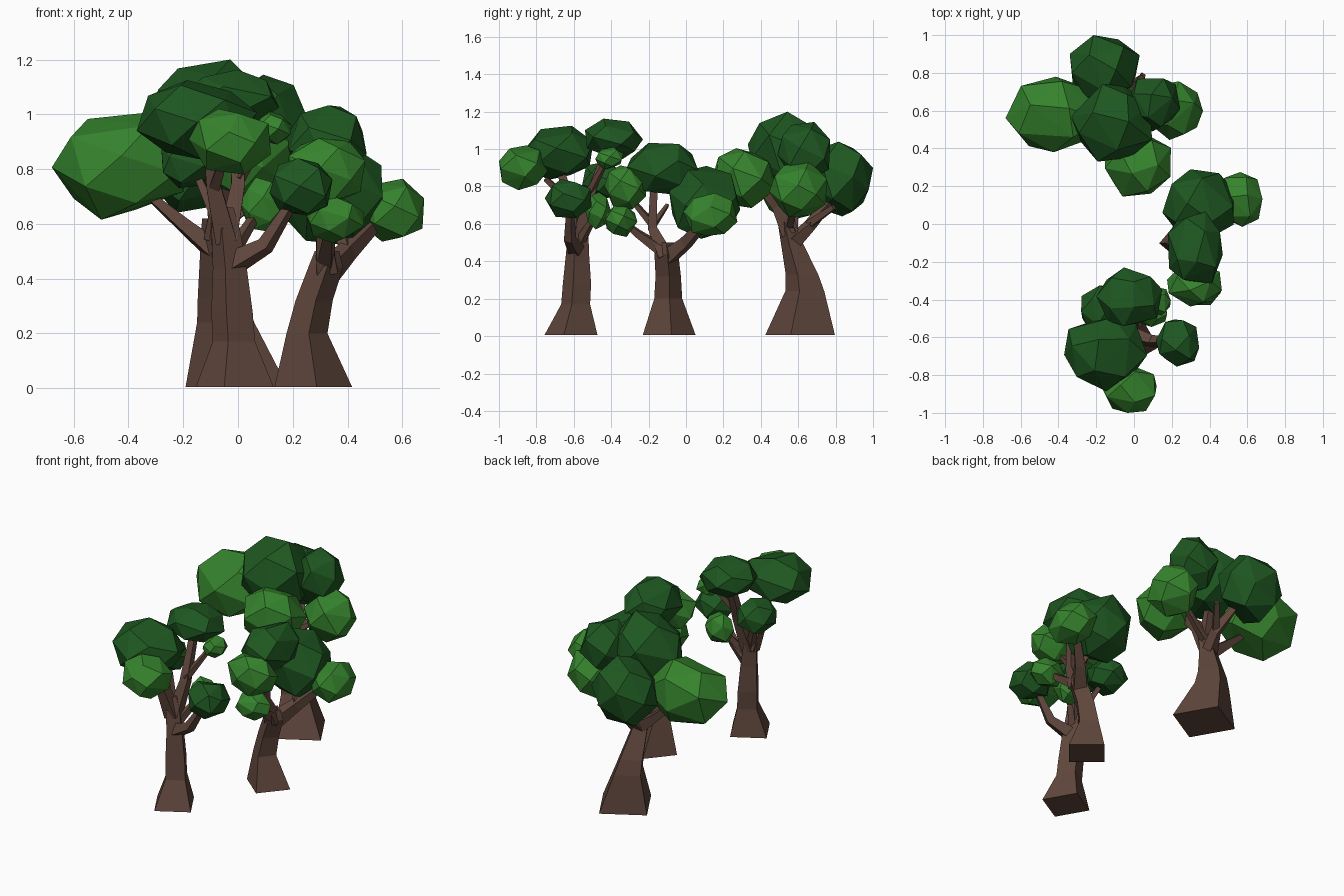
import bpy, bmesh, math, random
from mathutils import Vector

random.seed(7)


def material(name, rgb):
    m = bpy.data.materials.new(name)
    m.diffuse_color = (*rgb, 1)
    return m


BARK = material("brown bark", (0.115, 0.062, 0.045))
DARK = material("dark green leaves", (0.013, 0.095, 0.015))
LIGHT = material("light green leaves", (0.036, 0.228, 0.026))


def finish(bm, name, mat):
    bmesh.ops.recalc_face_normals(bm, faces=bm.faces)
    me = bpy.data.meshes.new(name)
    bm.to_mesh(me)
    bm.free()
    me.materials.append(mat)
    ob = bpy.data.objects.new(name, me)
    bpy.context.collection.objects.link(ob)


def tube(bm, path, turn, upright=False):
    """Four-sided tapering limb through (x, y, z, corner radius) stations."""
    pts = [Vector(p[:3]) for p in path]
    rings = []
    for i, p in enumerate(pts):
        if upright:
            u, v = Vector((1, 0, 0)), Vector((0, 1, 0))
        else:
            d = (pts[min(i + 1, len(pts) - 1)] - pts[max(i - 1, 0)]).normalized()
            u = d.cross(Vector((0.3, 0.2, 1)) if abs(d.z) < 0.9 else Vector((0, 1, 0))).normalized()
            v = d.cross(u)
        ring = []
        for k in range(4):
            a = math.radians(turn + 90 * k)
            ring.append(bm.verts.new(p + path[i][3] * (u * math.cos(a) + v * math.sin(a))))
        rings.append(ring)
    for r, s in zip(rings, rings[1:]):
        for k in range(4):
            bm.faces.new((r[k], r[(k + 1) % 4], s[(k + 1) % 4], s[k]))
    bm.faces.new(rings[0])
    bm.faces.new(rings[-1])


def clump(name, centre, radii, mat, n=18):
    """Irregular faceted leaf clump: hull of scattered points fitted to a box."""
    pts = []
    spin = random.uniform(0, 6.28)
    for i in range(n):
        z = 1 - 2 * (i + 0.5) / n
        r = math.sqrt(1 - z * z)
        a = spin + i * 2.39996 + random.uniform(-0.15, 0.15)
        pts.append(Vector((r * math.cos(a), r * math.sin(a), z)) * random.uniform(0.96, 1.07))
    lo = [min(p[k] for p in pts) for k in range(3)]
    hi = [max(p[k] for p in pts) for k in range(3)]
    bm = bmesh.new()
    for p in pts:
        bm.verts.new([centre[k] + radii[k] * (2 * (p[k] - lo[k]) / (hi[k] - lo[k]) - 1) for k in range(3)])
    bmesh.ops.convex_hull(bm, input=bm.verts)
    finish(bm, name, mat)


def tree(name, turn, trunk, branches, leaves):
    bm = bmesh.new()
    tube(bm, trunk, turn, upright=True)
    for b in branches:
        tube(bm, b, 45)
    finish(bm, name + "_trunk", BARK)
    for i, (mat, c, r) in enumerate(leaves):
        clump(f"{name}_leaves_{i + 1}", c, r, mat)


# Front tree
tree("front_tree", 75,
     [(-.012, -.615, 0.005, .147), (-.015, -.59, .17, .08), (-.022, -.583, .28, .078),
      (-.03, -.58, .44, .064), (-.045, -.575, .58, .054), (-.045, -.575, .66, .03)],
     [[(-.045, -.575, .54, .055), (-.09, -.63, .74, .037), (-.11, -.68, .92, .025)],
      [(-.09, -.62, .72, .03), (-.05, -.75, .84, .018)],
      [(-.04, -.57, .54, .05), (.0, -.52, .74, .035), (-.01, -.42, 1.0, .025)],
      [(.0, -.52, .76, .025), (.1, -.43, .93, .015)],
      [(-.03, -.58, .45, .05), (.1, -.62, .52, .034), (.2, -.62, .68, .02)],
      [(-.02, -.57, .5, .03), (.07, -.49, .64, .018)],
      [(-.05, -.57, .56, .03), (-.14, -.48, .76, .018)]],
     [(DARK, (-.15, -.69, .98), (.22, .195, .145)),
      (LIGHT, (-.03, -.87, .90), (.15, .13, .12)),
      (DARK, (-.025, -.385, 1.055), (.175, .155, .108)),
      (DARK, (.23, -.63, .735), (.115, .125, .105)),
      (LIGHT, (.13, -.41, .95), (.065, .075, .06)),
      (LIGHT, (.09, -.47, .67), (.085, .075, .1)),
      (DARK, (-.17, -.44, .83), (.11, .115, .1))])

# Middle tree
tree("middle_tree", 95,
     [(.275, -.09, 0.005, .142), (.252, -.095, .2, .075), (.278, -.095, .32, .068),
      (.32, -.105, .44, .064), (.325, -.11, .5, .045)],
     [[(.32, -.1, .42, .055), (.40, .0, .5, .04), (.52, .11, .62, .025)],
      [(.40, .0, .5, .03), (.36, .09, .62, .02)],
      [(.325, -.11, .43, .055), (.31, -.18, .58, .035), (.32, -.17, .84, .025)],
      [(.32, -.13, .46, .04), (.33, -.26, .55, .026), (.35, -.33, .61, .016)],
      [(.31, -.18, .6, .025), (.31, -.3, .74, .014)],
      [(.31, -.17, .6, .02), (.18, -.1, .70, .012)]],
     [(DARK, (.34, .10, .715), (.19, .19, .195)),
      (LIGHT, (.56, .13, .65), (.12, .145, .115)),
      (DARK, (.325, -.125, .895), (.145, .19, .138)),
      (LIGHT, (.355, -.345, .615), (.105, .085, .085)),
      (LIGHT, (.32, -.325, .795), (.145, .112, .118))])

# Back tree
tree("back_tree", 75,
     [(-.005, .61, 0.005, .193), (-.045, .635, .24, .108), (-.06, .62, .33, .09),
      (-.08, .565, .5, .06), (-.085, .535, .62, .048)],
     [[(-.085, .55, .55, .055), (-.06, .49, .7, .042), (-.02, .38, .82, .025)],
      [(-.08, .53, .6, .04), (-.1, .54, .78, .03), (-.11, .54, .95, .025)],
      [(-.08, .565, .5, .05), (-.18, .57, .58, .035), (-.32, .58, .7, .02)],
      [(-.08, .565, .49, .05), (-.05, .66, .59, .035), (-.1, .77, .72, .025)],
      [(-.05, .66, .6, .028), (.05, .79, .69, .018)],
      [(-.07, .55, .58, .026), (.06, .58, .68, .02), (.16, .6, .76, .014)]],
     [(DARK, (-.155, .83, .84), (.185, .17, .20)),
      (LIGHT, (-.425, .58, .81), (.255, .2, .195)),
      (DARK, (-.12, .535, .985), (.215, .205, .215)),
      (DARK, (.10, .63, .98), (.145, .14, .165)),
      (LIGHT, (.22, .60, .785), (.145, .155, .15)),
      (LIGHT, (.02, .31, .845), (.175, .165, .16))])
